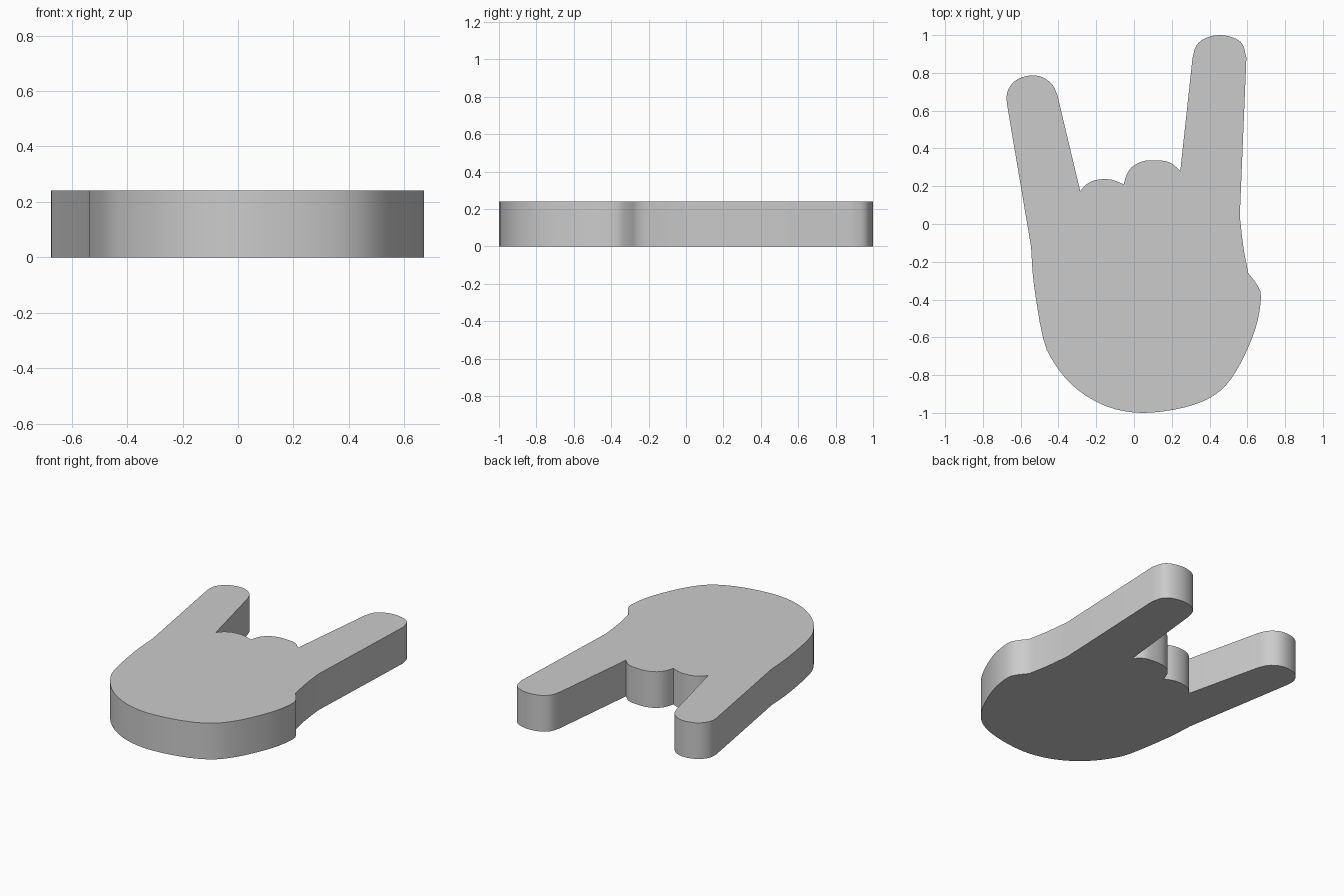
import bpy, bmesh
from mathutils import Vector

default_cube = bpy.data.objects.get("Cube")
if default_cube:
    bpy.data.objects.remove(default_cube, do_unlink=True)

THICKNESS = 0.24
STEPS = 3

# Outline runs, counterclockwise; each run is smooth and meets the next at a corner
wrist_edge = [(.605, -.26), (.58, -.13), (.56, .04)]
index_tip = [(.595, .88), (.575, .95), (.53, .985), (.455, 1), (.38, .985), (.33, .945), (.31, .88)]
large_knuckle = [(.245, .28), (.2, .32), (.15, .335), (.06, .335), (0, .31), (-.035, .27), (-.055, .21)]
small_knuckle = [(-.055, .21), (-.12, .235), (-.19, .235), (-.245, .215), (-.285, .175)]
little_tip = [(-.405, .68), (-.43, .735), (-.48, .775), (-.54, .787), (-.61, .77), (-.655, .73),
              (-.675, .67), (-.66, .56)]
palm = [(-.545, -.12), (-.53, -.32), (-.48, -.61), (-.42, -.74), (-.33, -.85), (-.22, -.93), (-.1, -.98),
        (.04, -1), (.2, -.985), (.35, -.945), (.46, -.88), (.54, -.78), (.61, -.64), (.655, -.51),
        (.672, -.38), (.65, -.32), (.605, -.26)]


def smooth_run(points):
    """Pass a smooth spline through the points of one run."""
    pts = [Vector(p) for p in points]
    pts = [2 * pts[0] - pts[1]] + pts + [2 * pts[-1] - pts[-2]]
    result = []
    for a, b, c, d in zip(pts, pts[1:], pts[2:], pts[3:]):
        for step in range(STEPS):
            t = step / STEPS
            result.append(b + (c - a) * t / 2 + (a - 2.5 * b + 2 * c - d / 2) * t * t
                          + (1.5 * (b - c) + (d - a) / 2) * t ** 3)
    return result + [pts[-2]]


def make_material(name, colour):
    material = bpy.data.materials.new(name)
    material.use_nodes = True
    material.diffuse_color = colour
    material.node_tree.nodes["Principled BSDF"].inputs["Base Color"].default_value = colour
    return material


# Join the runs into one closed outline, dropping shared end points
outline = []
for run in (wrist_edge, index_tip, large_knuckle, small_knuckle, little_tip, palm):
    for point in smooth_run(run):
        if not outline or (point - outline[-1]).length > 1e-4:
            outline.append(point)
if (outline[0] - outline[-1]).length < 1e-4:
    outline.pop()

# Flat hand plate, raised from the outline
bm = bmesh.new()
base = bm.faces.new([bm.verts.new((p.x, p.y, 0)) for p in outline])
raised = bmesh.ops.extrude_face_region(bm, geom=[base], use_keep_orig=True)
top_verts = [item for item in raised["geom"] if isinstance(item, bmesh.types.BMVert)]
bmesh.ops.translate(bm, vec=(0, 0, THICKNESS), verts=top_verts)
bmesh.ops.recalc_face_normals(bm, faces=bm.faces)
mesh = bpy.data.meshes.new("hand_plate")
bm.to_mesh(mesh)
bm.free()
hand = bpy.data.objects.new("hand_plate", mesh)
bpy.context.collection.objects.link(hand)
mesh.materials.append(make_material("light grey", (.6, .6, .6, 1)))

# Soft rounded walls, crisp top and bottom edges
bpy.ops.object.select_all(action="DESELECT")
hand.select_set(True)
bpy.context.view_layer.objects.active = hand
bpy.ops.object.shade_smooth_by_angle(angle=.6)
